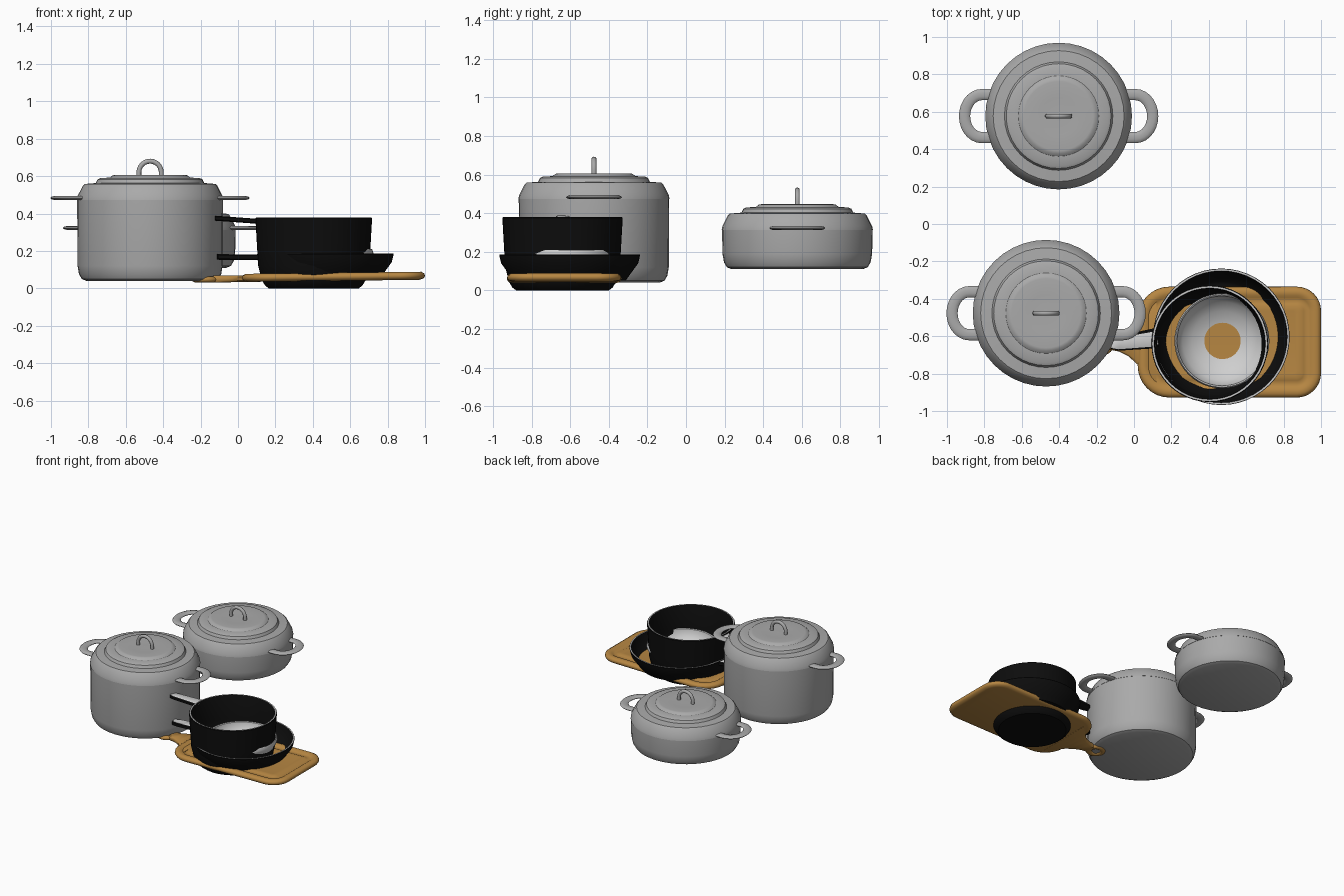
import bpy, bmesh, math
from mathutils import Vector

if "Cube" in bpy.data.objects:
    bpy.data.objects.remove(bpy.data.objects["Cube"])


def material(name, rgb):
    m = bpy.data.materials.new(name)
    m.diffuse_color = (*rgb, 1)
    m.use_nodes = True
    m.node_tree.nodes["Principled BSDF"].inputs["Base Color"].default_value = m.diffuse_color
    return m


GREY = material("enamel grey", (0.40, 0.40, 0.40))
BLACK = material("cast black", (0.004, 0.004, 0.004))
PALE = material("polished pale grey", (0.62, 0.62, 0.62))
WOOD = material("warm wood", (0.47, 0.24, 0.055))


def finish(name, bm, mats, smooth=35):
    bmesh.ops.remove_doubles(bm, verts=bm.verts, dist=1e-5)
    bmesh.ops.recalc_face_normals(bm, faces=bm.faces)
    me = bpy.data.meshes.new(name)
    bm.to_mesh(me)
    bm.free()
    ob = bpy.data.objects.new(name, me)
    bpy.context.collection.objects.link(ob)
    for m in mats:
        me.materials.append(m)
    bpy.ops.object.select_all(action='DESELECT')
    ob.select_set(True)
    bpy.context.view_layer.objects.active = ob
    bpy.ops.object.shade_smooth_by_angle(angle=math.radians(smooth))
    return ob


def bridge(bm, loops, closed=True):
    """Skin a list of vertex rings; returns faces grouped per step."""
    steps = []
    for a, b in zip(loops, loops[1:]):
        n = len(a)
        fs = []
        for i in range(n):
            j = (i + 1) % n
            fs.append(bm.faces.new((a[i], a[j], b[j], b[i])))
        steps.append(fs)
    return steps


def lathe(name, cx, cy, profile, mats, n=40, pale_steps=()):
    bm = bmesh.new()
    loops = []
    for r, z in profile:
        r = max(r, 0.0005)
        loops.append([bm.verts.new((cx + r * math.cos(2 * math.pi * i / n),
                                    cy + r * math.sin(2 * math.pi * i / n), z)) for i in range(n)])
    for k, fs in enumerate(bridge(bm, loops)):
        for f in fs:
            f.material_index = 1 if k in pale_steps else 0
    bm.faces.new(loops[0])
    bm.faces.new(loops[-1])
    return finish(name, bm, mats)


def tube(name, path, flat, half_w, half_h, mat, n=10):
    """Sweep an ellipse along a planar path; flat is the plane normal."""
    bm = bmesh.new()
    flat = Vector(flat)
    pts = [Vector(p) for p in path]
    loops = []
    for i, p in enumerate(pts):
        t = (pts[min(i + 1, len(pts) - 1)] - pts[max(i - 1, 0)]).normalized()
        s = t.cross(flat)
        loops.append([bm.verts.new(p + s * half_w * math.cos(2 * math.pi * k / n)
                                   + flat * half_h * math.sin(2 * math.pi * k / n)) for k in range(n)])
    bridge(bm, loops)
    bm.faces.new(loops[0])
    bm.faces.new(loops[-1])
    return finish(name, bm, [mat], 50)


def lidded_pot(name, cx, cy, base, top):
    # body
    lathe(name + "_body", cx, cy,
          [(0, base), (0.34, base), (0.365, base + 0.01), (0.38, base + 0.035),
           (0.388, base + 0.08), (0.39, top - 0.01), (0.39, top), (0, top)], [GREY])
    # stepped lid
    lathe(name + "_lid", cx, cy,
          [(0, top), (0.392, top), (0.388, top + 0.02), (0.36, top + 0.075), (0.35, top + 0.085),
           (0.29, top + 0.09), (0.28, top + 0.11), (0.265, top + 0.117), (0.215, top + 0.119),
           (0.2, top + 0.131), (0.185, top + 0.134), (0.1, top + 0.126), (0, top + 0.13)], [GREY])
    # lid grip arch
    arch = [(cx - 0.06, cy, top + 0.12)]
    arch += [(cx - 0.06 * math.cos(a), cy, top + 0.147 + 0.06 * math.sin(a))
             for a in [math.pi * i / 12 for i in range(13)]]
    arch.append((cx + 0.06, cy, top + 0.12))
    tube(name + "_lid_grip", arch, (0, 1, 0), 0.013, 0.013, GREY)
    # side loop handles
    for s, side in ((-1, "left"), (1, "right")):
        loop = [(cx + s * 0.34, cy - 0.115, top + 0.01)]
        loop += [(cx + s * (0.41 + 0.093 * math.cos(a)), cy + 0.115 * math.sin(a), top + 0.01)
                 for a in [math.pi * (i / 14 - 0.5) for i in range(15)]]
        loop.append((cx + s * 0.34, cy + 0.115, top + 0.01))
        tube(name + "_" + side + "_handle", loop, (0, 0, 1), 0.03, 0.011, GREY)


lidded_pot("tall_pot", -0.47, -0.477, 0.04, 0.473)
lidded_pot("short_pot", -0.403, 0.577, 0.11, 0.313)


# saucepan, its base passing through the board
lathe("saucepan", 0.405, -0.64,
      [(0, 0), (0.24, 0), (0.26, 0.015), (0.278, 0.045), (0.297, 0.12), (0.302, 0.2), (0.312, 0.375),
       (0.308, 0.38), (0.298, 0.38), (0.294, 0.372), (0.284, 0.2), (0.275, 0.12), (0.225, 0.06),
       (0.2, 0.035), (0, 0.035)], [BLACK, PALE], 48, (7,))

# wide frying pan under it
lathe("frying_pan", 0.467, -0.603,
      [(0, 0.05), (0.29, 0.05), (0.315, 0.085), (0.355, 0.14), (0.365, 0.182), (0.363, 0.186),
       (0.353, 0.186), (0.351, 0.18), (0.342, 0.145), (0.295, 0.066), (0.28, 0.058), (0, 0.058)],
      [BLACK, PALE], 48, (5,))

# shallow pale bowl nested inside
lathe("inner_bowl", 0.47, -0.625,
      [(0, 0.045), (0.09, 0.062), (0.17, 0.085), (0.225, 0.13), (0.25, 0.175), (0.254, 0.19),
       (0.247, 0.21), (0.24, 0.205), (0.235, 0.175), (0.21, 0.14), (0.16, 0.1), (0.09, 0.074),
       (0, 0.055)], [PALE], 48)


def pan_handle(name, a, b, wa, wb, t):
    """Tapered bar with a pale inset on its upper face."""
    bm = bmesh.new()
    a, b = Vector(a), Vector(b)
    side = (b - a).cross(Vector((0, 0, 1))).normalized()
    up = Vector((0, 0, t / 2))
    loops = []
    for k in range(7):
        u = k / 6
        p = a.lerp(b, u)
        w = wa + (wb - wa) * u
        if k == 6:
            w *= 0.65
        loops.append([bm.verts.new(p + side * w * sx + up * sz)
                      for sx, sz in ((-1, -.6), (-.8, -1), (.8, -1), (1, -.6),
                                     (1, .6), (.8, 1), (-.8, 1), (-1, .6))])
    for fs in bridge(bm, loops):
        fs[5].material_index = 1
    bm.faces.new(loops[0])
    bm.faces.new(loops[-1])
    finish(name, bm, [BLACK, PALE])


pan_handle("saucepan_handle", (0.11, -0.615, 0.358), (-0.125, -0.645, 0.375), 0.05, 0.035, 0.026)
pan_handle("frying_pan_handle", (0.125, -0.605, 0.165), (-0.11, -0.64, 0.168), 0.05, 0.035, 0.03)


# chopping board with a carved groove
def rounded_rect(x0, x1, y0, y1, rl, rr, inset, seg=8):
    x0, x1, y0, y1 = x0 + inset, x1 - inset, y0 + inset, y1 - inset
    rl, rr = max(rl - inset, 0.02), max(rr - inset, 0.02)
    pts = []
    for cx, cy, r, q in ((x1 - rr, y1 - rr, rr, 0), (x0 + rl, y1 - rl, rl, 1),
                         (x0 + rl, y0 + rl, rl, 2), (x1 - rr, y0 + rr, rr, 3)):
        for i in range(seg + 1):
            ang = math.pi / 2 * (q + i / seg)
            pts.append((cx + r * math.cos(ang), cy + r * math.sin(ang)))
    return pts


def tilt(x, z):
    return z + 0.012 * (x - 0.5)


bm = bmesh.new()
loops = []
for inset, z in ((0.03, 0.04), (0.008, 0.047), (0, 0.06), (0.004, 0.074), (0.02, 0.083), (0.045, 0.083),
                 (0.058, 0.074), (0.075, 0.07), (0.092, 0.074), (0.105, 0.08), (0.13, 0.077)):
    loops.append([bm.verts.new((x, y, tilt(x, z)))
                  for x, y in rounded_rect(0.02, 1.0, -0.928, -0.335, 0.17, 0.13, inset)])
bridge(bm, loops)
bm.faces.new(loops[0])
bm.faces.new(loops[-1])
finish("board", bm, [WOOD], 50)

# board neck, tapering out of the board
bm = bmesh.new()
loops = []
for x, w in ((0.12, 0.25), (0.06, 0.19), (0.02, 0.12), (-0.03, 0.075), (-0.08, 0.05), (-0.13, 0.04)):
    loops.append([bm.verts.new((x, -0.632 + w * sy, tilt(x, 0.057 + 0.018 * sz)))
                  for sy, sz in ((-1, -.5), (-.85, -1), (.85, -1), (1, -.5),
                                 (1, .5), (.85, 1), (-.85, 1), (-1, .5))])
bridge(bm, loops)
bm.faces.new(loops[0])
bm.faces.new(loops[-1])
finish("board_neck", bm, [WOOD], 50)

# hanging ring at the end of the neck
ring = [(-0.175 + 0.05 * math.cos(a), -0.632 + 0.05 * math.sin(a), 0.047)
        for a in [2 * math.pi * i / 24 for i in range(25)]]
tube("board_hanging_ring", ring, (0, 0, 1), 0.022, 0.016, WOOD)
